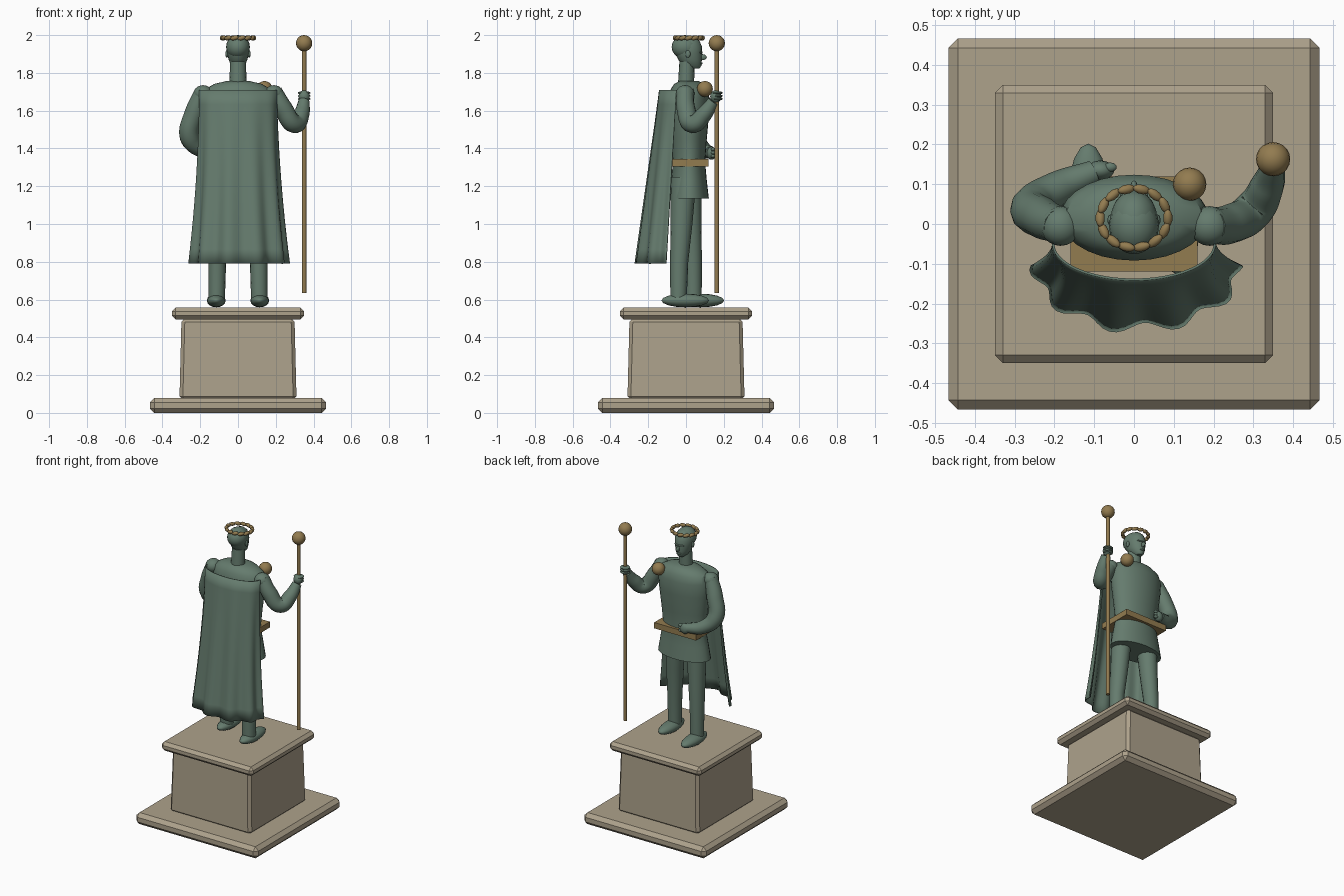
import bpy, bmesh, math
from mathutils import Vector

cube = bpy.data.objects.get("Cube")
if cube:
    bpy.data.objects.remove(cube)


def material(name, rgb):
    m = bpy.data.materials.new(name)
    m.use_nodes = True
    m.diffuse_color = (*rgb, 1)
    m.node_tree.nodes["Principled BSDF"].inputs["Base Color"].default_value = (*rgb, 1)
    return m


STONE = material("warm stone", (0.42, 0.36, 0.26))
GREEN = material("green bronze", (0.13, 0.2, 0.155))
GOLD = material("old gold", (0.29, 0.2, 0.08))


def finish(name, bm, mat, smooth=True):
    bmesh.ops.recalc_face_normals(bm, faces=bm.faces)
    me = bpy.data.meshes.new(name)
    bm.to_mesh(me)
    bm.free()
    me.materials.append(mat)
    ob = bpy.data.objects.new(name, me)
    bpy.context.collection.objects.link(ob)
    if smooth:
        shade(ob)
    return ob


def shade(ob):
    bpy.ops.object.select_all(action='DESELECT')
    ob.select_set(True)
    bpy.context.view_layer.objects.active = ob
    bpy.ops.object.shade_smooth_by_angle(angle=math.radians(40))


def block(name, half, z0, z1, mat, bevel=0, taper=1.0):
    bm = bmesh.new()
    bmesh.ops.create_cube(bm, size=2)
    for v in bm.verts:
        k = taper if v.co.z > 0 else 1
        v.co = (v.co.x * half[0] * k, v.co.y * half[1] * k, z1 if v.co.z > 0 else z0)
    if bevel:
        bmesh.ops.bevel(bm, geom=bm.edges[:], offset=bevel, segments=1, affect='EDGES')
    return finish(name, bm, mat, False)


def ball(name, pos, size, mat, seg=20, rot=(0, 0, 0)):
    bm = bmesh.new()
    bmesh.ops.create_uvsphere(bm, u_segments=seg, v_segments=max(8, seg // 2), radius=1)
    ob = finish(name, bm, mat)
    ob.location, ob.scale, ob.rotation_euler = pos, size, rot
    return ob


def loft(name, rings, mat, n=28):
    """Stack of ellipses: (x, y, z, half width, half depth)."""
    bm = bmesh.new()
    loops = []
    for x, y, z, a, b in rings:
        angles = [2 * math.pi * i / n for i in range(n)]
        loops.append([bm.verts.new((x + a * math.cos(t), y + b * math.sin(t), z)) for t in angles])
    for lo, hi in zip(loops, loops[1:]):
        for i in range(n):
            j = (i + 1) % n
            bm.faces.new((lo[i], lo[j], hi[j], hi[i]))
    bm.faces.new(loops[0])
    bm.faces.new(loops[-1])
    return finish(name, bm, mat)


def tube(name, points, mat):
    """Rounded limb through (x, y, z, radius) points."""
    cu = bpy.data.curves.new(name, 'CURVE')
    cu.dimensions = '3D'
    cu.bevel_depth, cu.bevel_resolution, cu.resolution_u = 1, 4, 8
    cu.use_fill_caps = True
    sp = cu.splines.new('BEZIER')
    sp.bezier_points.add(len(points) - 1)
    for bp, (x, y, z, r) in zip(sp.bezier_points, points):
        bp.co, bp.radius = (x, y, z), r
        bp.handle_left_type = bp.handle_right_type = 'AUTO'
    ob = bpy.data.objects.new(name, cu)
    bpy.context.collection.objects.link(ob)
    cu.materials.append(mat)
    bpy.ops.object.select_all(action='DESELECT')
    ob.select_set(True)
    bpy.context.view_layer.objects.active = ob
    bpy.ops.object.convert(target='MESH')
    shade(bpy.context.view_layer.objects.active)


# Pedestal
block("plinth_base", (0.467, 0.467), 0, 0.08, STONE, 0.024)
block("plinth_body", (0.31, 0.31), 0.07, 0.5, STONE, 0.018, 0.965)
block("plinth_cap", (0.35, 0.35), 0.495, 0.558, STONE, 0.02)

# Legs and shoes, one foot set forward
for side, label, y in ((-1, "front", 0.04), (1, "rear", -0.04)):
    loft(label + "_leg", [(side * 0.113, y, 0.58, 0.043, 0.043),
                          (side * 0.11, y * 0.9, 0.8, 0.047, 0.048),
                          (side * 0.1, y * 0.6, 1.0, 0.055, 0.058),
                          (side * 0.088, y * 0.3, 1.25, 0.066, 0.068)], GREEN, 16)
    ball(label + "_shoe", (side * 0.115, y + 0.036, 0.595), (0.05, 0.036, 0.126),
         GREEN, 16, (math.pi / 2, 0, 0))

# Tunic and belt
loft("tunic", [(0, 0.016, z, a, b) for z, a, b in (
    (1.135, 0.188, 0.105), (1.23, 0.172, 0.094), (1.33, 0.152, 0.085), (1.45, 0.164, 0.094),
    (1.58, 0.18, 0.106), (1.67, 0.186, 0.108), (1.715, 0.172, 0.096), (1.742, 0.125, 0.078),
    (1.757, 0.06, 0.05))], GREEN)
block("belt", (0.16, 0.119), 1.305, 1.345, GOLD)

# Neck, head, hair, face
loft("neck", [(0, 0.0, 1.73, 0.046, 0.043), (0, 0.005, 1.86, 0.042, 0.04)], GREEN, 16)
loft("head", [(0, y, z, a, b) for y, z, a, b in (
    (0.045, 1.822, 0.018, 0.026), (0.035, 1.838, 0.036, 0.046), (0.022, 1.868, 0.049, 0.062),
    (0.014, 1.905, 0.058, 0.071), (0.01, 1.94, 0.059, 0.074), (0.01, 1.968, 0.049, 0.062),
    (0.01, 1.987, 0.031, 0.04), (0.01, 1.996, 0.01, 0.013))], GREEN, 20)
ball("hair", (0, -0.004, 1.937), (0.063, 0.072, 0.063), GREEN)
ball("nose", (0, 0.088, 1.883), (0.01, 0.022, 0.016), GREEN, 10)
ball("brow", (0, 0.073, 1.908), (0.036, 0.016, 0.008), GREEN, 12)
ball("mouth", (0, 0.078, 1.85), (0.018, 0.01, 0.007), GREEN, 10)
for s in (-1, 1):
    ball("ear", (s * 0.059, 0.01, 1.9), (0.008, 0.014, 0.02), GREEN, 10)

# Wreath: twisted band of leaves
count = 14
for i in range(count):
    t = 2 * math.pi * i / count
    ball("wreath_leaf", (0.085 * math.cos(t), 0.015 + 0.074 * math.sin(t), 1.985),
         (0.012, 0.023, 0.012), GOLD, 10, (0.25, 0, t))

# Arm resting on the belt
tube("hip_arm", [(-0.185, -0.005, 1.7, 0.045), (-0.23, 0.015, 1.59, 0.052),
                 (-0.255, 0.045, 1.46, 0.053), (-0.19, 0.09, 1.395, 0.044),
                 (-0.1, 0.13, 1.38, 0.031)], GREEN)
ball("hip_shoulder", (-0.185, -0.005, 1.69), (0.05, 0.05, 0.045), GREEN)
ball("hip_hand", (-0.085, 0.135, 1.375), (0.035, 0.025, 0.035), GREEN, 14)
for k in range(3):
    ball("hip_finger", (-0.06, 0.143, 1.395 - 0.018 * k), (0.017, 0.012, 0.01), GREEN, 10)

# Arm holding the staff
tube("staff_arm", [(0.19, -0.005, 1.7, 0.045), (0.24, 0.0, 1.61, 0.05),
                   (0.3, 0.035, 1.53, 0.05), (0.335, 0.095, 1.58, 0.043),
                   (0.35, 0.145, 1.65, 0.03)], GREEN)
ball("staff_shoulder", (0.19, -0.005, 1.69), (0.05, 0.05, 0.045), GREEN)
ball("staff_hand", (0.35, 0.158, 1.675), (0.03, 0.03, 0.034), GREEN, 14)
for k in range(3):
    ball("staff_finger", (0.35, 0.165, 1.662 + 0.016 * k), (0.034, 0.03, 0.009), GREEN, 12)

# Staff, finial and cloak brooch
loft("staff", [(0.35, 0.163, z, 0.012, 0.012) for z in (0.635, 1.95)], GOLD, 12)
ball("staff_finial", (0.35, 0.163, 1.957), (0.043, 0.043, 0.043), GOLD)
ball("brooch", (0.14, 0.1, 1.715), (0.042, 0.042, 0.042), GOLD)

# Cape: curved sheet whose folds deepen towards the hem
bm = bmesh.new()
cols, rows = 48, 12
grid = []
for r in range(rows + 1):
    f = r / rows
    row = []
    for c in range(cols + 1):
        u = c / cols
        t = math.pi * u
        fold = 0.014 * f * math.sin(t * 10 + 0.8)
        x = -(0.203 + 0.052 * f * f) * math.cos(t) + 0.008 * f
        y = -0.05 - 0.055 * f - (0.09 + 0.065 * f) * math.sin(t)
        out = Vector((-math.cos(t), -math.sin(t)))
        row.append(bm.verts.new((x + out.x * fold, y + out.y * fold, 1.71 - 0.92 * f)))
    grid.append(row)
for r in range(rows):
    for c in range(cols):
        bm.faces.new((grid[r][c], grid[r + 1][c], grid[r + 1][c + 1], grid[r][c + 1]))
cape = finish("cape", bm, GREEN)
sheet = cape.modifiers.new("thickness", 'SOLIDIFY')
sheet.thickness, sheet.offset = 0.006, 0
